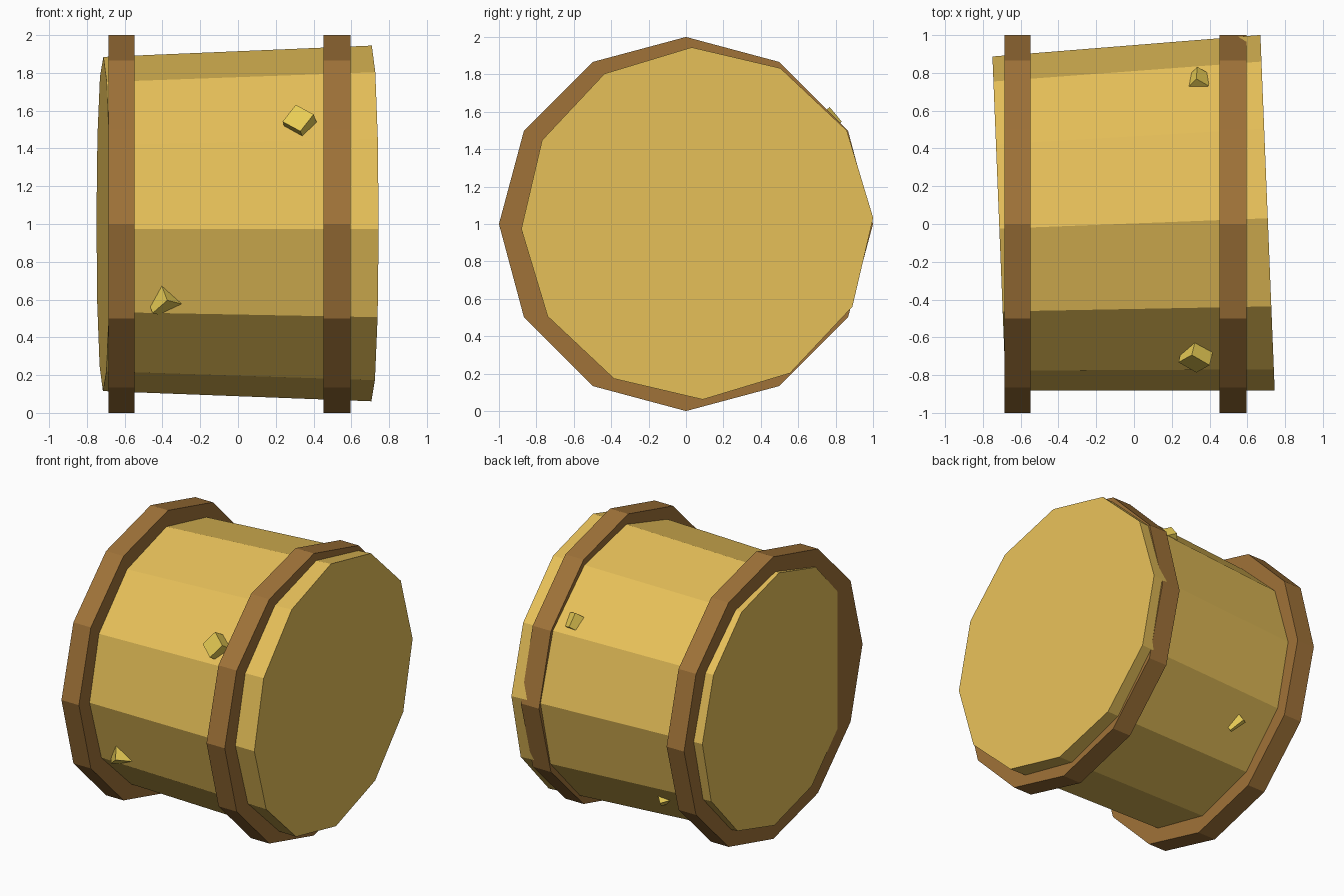
import bpy, bmesh
from math import sin, cos, pi, radians
from mathutils import Matrix, Vector, Euler

if "Cube" in bpy.data.objects:
    bpy.data.objects.remove(bpy.data.objects["Cube"])


def material(name, rgb):
    m = bpy.data.materials.new(name)
    m.diffuse_color = (*rgb, 1)
    m.use_nodes = True
    m.node_tree.nodes["Principled BSDF"].inputs["Base Color"].default_value = m.diffuse_color
    return m


HAY = material("hay", (0.80, 0.53, 0.10))
BAND = material("band_brown", (0.35, 0.17, 0.04))
STRAW = material("straw", (0.80, 0.60, 0.09))


def finish(bm, name, mat):
    bmesh.ops.recalc_face_normals(bm, faces=bm.faces)
    me = bpy.data.meshes.new(name)
    bm.to_mesh(me)
    bm.free()
    me.materials.append(mat)
    ob = bpy.data.objects.new(name, me)
    bpy.context.collection.objects.link(ob)
    return ob


def drum(name, mat, end_a, end_b, yaw=0.0, twist=0.0, sides=12):
    """Capped 12-sided drum; each end is (centre, radius), ends turned by yaw about z."""
    bm = bmesh.new()
    turn = Matrix.Rotation(yaw, 3, 'Z')
    rings = []
    for centre, r in (end_a, end_b):
        ring = []
        for i in range(sides):
            a = twist + 2 * pi * i / sides
            ring.append(bm.verts.new(Vector(centre) + turn @ Vector((0, r * cos(a), r * sin(a)))))
        rings.append(ring)
        bm.faces.new(ring)
    for i in range(sides):
        j = (i + 1) % sides
        bm.faces.new((rings[0][i], rings[0][j], rings[1][j], rings[1][i]))
    return finish(bm, name, mat)


def chip(name, loc, size, rot):
    bm = bmesh.new()
    bmesh.ops.create_cube(bm, size=1)
    bmesh.ops.scale(bm, vec=size, verts=bm.verts)
    ob = finish(bm, name, STRAW)
    ob.location = loc
    ob.rotation_euler = Euler([radians(d) for d in rot])


# slightly tapered, slightly skewed bale
drum("hay_bale", HAY, ((-0.714, 0.003, 1.0), 0.885), ((0.707, 0.06, 1.003), 0.942),
     yaw=radians(2.3), twist=radians(1.8))

# binding bands
for side, x0, x1 in (("left", -0.685, -0.548), ("right", 0.453, 0.596)):
    drum(side + "_band", BAND, ((x0, 0, 1), 1.0), ((x1, 0, 1), 1.0))

# loose straw bits poking out of the bale
chip("front_upper_straw", (0.33, -0.69, 1.53), (0.12, 0.12, 0.12), (-35, 25, -30))
chip("back_upper_straw", (0.33, 0.745, 1.54), (0.08, 0.12, 0.10), (35, 20, -30))
chip("front_lower_straw", (-0.39, -0.735, 0.60), (0.12, 0.12, 0.12), (-35, 10, 45))
chip("back_lower_straw", (-0.30, 0.645, 0.46), (0.11, 0.11, 0.11), (35, 15, 40))
